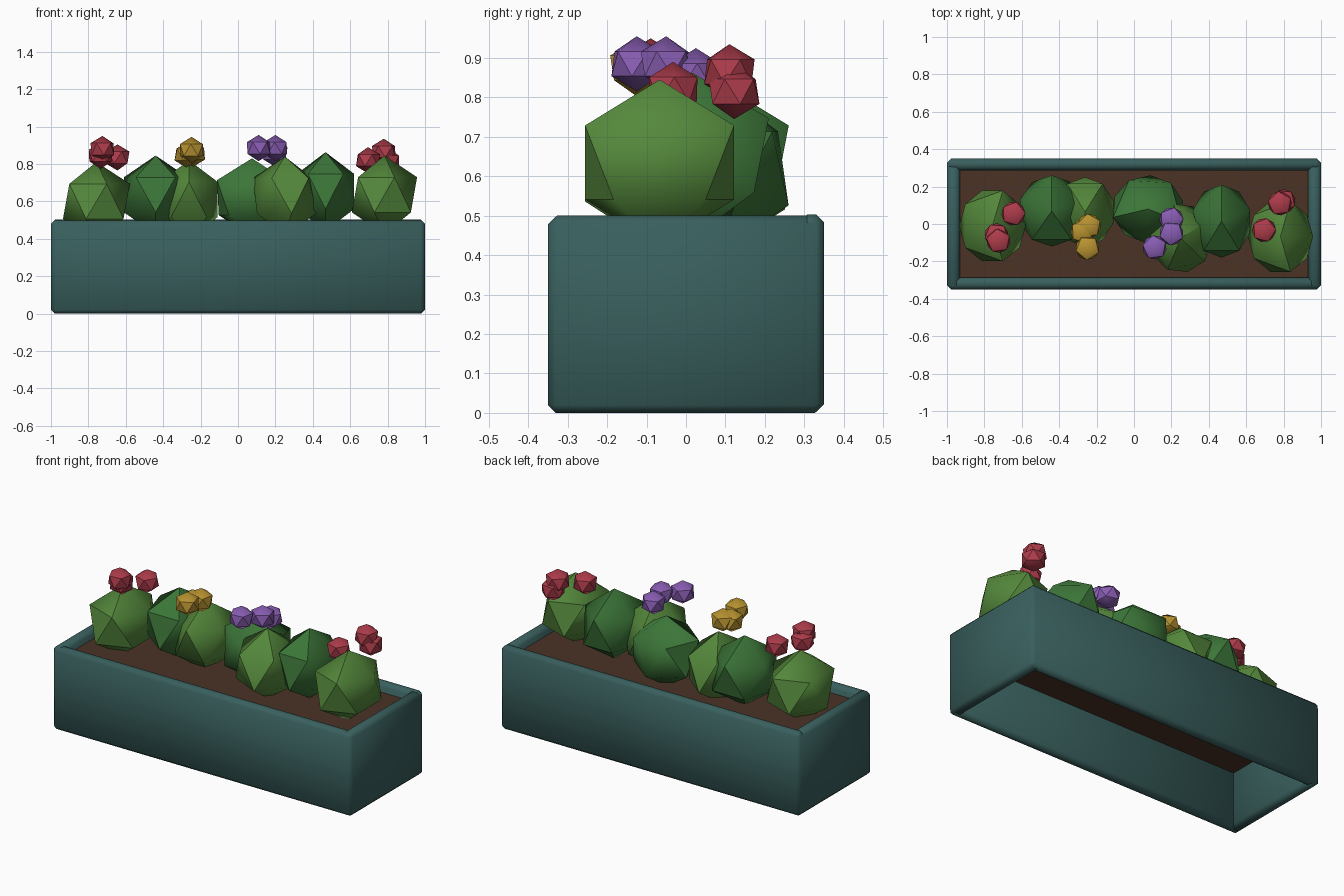
import bpy
from math import radians

if "Cube" in bpy.data.objects:
    bpy.data.objects.remove(bpy.data.objects["Cube"])


def material(name, rgb):
    m = bpy.data.materials.new(name)
    m.diffuse_color = (*rgb, 1)
    m.use_nodes = True
    m.node_tree.nodes["Principled BSDF"].inputs["Base Color"].default_value = m.diffuse_color
    return m


TEAL = material("teal_paint", (0.04, 0.115, 0.11))
SOIL = material("soil", (0.07, 0.032, 0.018))
OLIVE = material("light_leaf", (0.09, 0.25, 0.045))
DARK = material("dark_leaf", (0.045, 0.18, 0.04))
RED = material("red_petal", (0.42, 0.045, 0.07))
YELLOW = material("yellow_petal", (0.48, 0.29, 0.03))
PURPLE = material("purple_petal", (0.25, 0.11, 0.45))


def finish(name, scale, mat):
    """Apply the scale, soften the shading, name and colour the active object."""
    o = bpy.context.object
    o.name = name
    o.scale = scale
    bpy.ops.object.transform_apply(location=False, rotation=False, scale=True)
    o.data.materials.append(mat)
    return o


def box(name, lo, hi, mat, bevel=0.0):
    mid = [(a + b) / 2 for a, b in zip(lo, hi)]
    bpy.ops.mesh.primitive_cube_add(size=1, location=mid)
    o = finish(name, [b - a for a, b in zip(lo, hi)], mat)
    if bevel:
        b = o.modifiers.new("bevel", 'BEVEL')
        b.width = bevel
        b.segments = 1
        bpy.ops.object.modifier_apply(modifier="bevel")
        bpy.ops.object.shade_smooth_by_angle(angle=radians(50))


def ico(name, loc, radii, turn, mat):
    bpy.ops.mesh.primitive_ico_sphere_add(subdivisions=1, radius=1, location=loc)
    # turn the facets first, then stretch along the world axes
    bpy.context.object.rotation_euler.z = radians(turn)
    bpy.ops.object.transform_apply(location=False, rotation=True, scale=False)
    finish(name, radii, mat)
    bpy.ops.object.shade_smooth_by_angle(angle=radians(42))


# Trough walls: long front and back boards, end boards between them, open below
box("front_wall", (-0.997, -0.35, 0), (0.997, -0.285, 0.498), TEAL, 0.02)
box("back_wall", (-0.997, 0.287, 0.002), (0.997, 0.35, 0.503), TEAL, 0.02)
for side, s in (("left", -1), ("right", 1)):
    x = sorted((s * 0.93, s * 1.0))
    box(side + "_end_wall", (x[0], -0.347, 0), (x[1], 0.347, 0.5), TEAL, 0.02)

# Soil slab
box("soil", (-0.94, -0.295, 0.33), (0.94, 0.295, 0.45), SOIL)

# Bushes: centre x, y, top z, radii x, y, facet turn, leaf colour
bushes = [
    (-0.757, -0.01, 0.81, 0.200, 0.222, 0, OLIVE),
    (-0.44, 0.07, 0.845, 0.200, 0.213, 90, DARK),
    (-0.262, 0.065, 0.82, 0.180, 0.208, 54, OLIVE),
    (0.075, 0.08, 0.83, 0.215, 0.202, 50, DARK),
    (0.25, -0.075, 0.84, 0.192, 0.207, 30, OLIVE),
    (0.468, 0.015, 0.863, 0.180, 0.218, 90, DARK),
    (0.783, -0.067, 0.845, 0.195, 0.222, 0, OLIVE),
]
RZ = 0.21
for i, (x, y, top, rx, ry, turn, mat) in enumerate(bushes, 1):
    ico(f"bush_{i}", (x, y, top - RZ), (rx, ry, RZ), turn, mat)

# Blossoms in four clusters
clusters = [
    ("red_left", RED, [(-0.725, -0.09, 0.88), (-0.735, -0.06, 0.845), (-0.645, 0.055, 0.835)]),
    ("yellow", YELLOW, [(-0.24, -0.01, 0.855), (-0.248, -0.128, 0.875), (-0.275, -0.04, 0.85)]),
    ("purple", PURPLE, [(0.11, -0.125, 0.885), (0.20, -0.05, 0.885), (0.20, 0.025, 0.855)]),
    ("red_right", RED, [(0.78, 0.11, 0.865), (0.80, 0.122, 0.815), (0.695, -0.033, 0.82)]),
]
for name, mat, points in clusters:
    for i, p in enumerate(points, 1):
        ico(f"{name}_blossom_{i}", p, (0.072, 0.072, 0.07), i * 25, mat)
